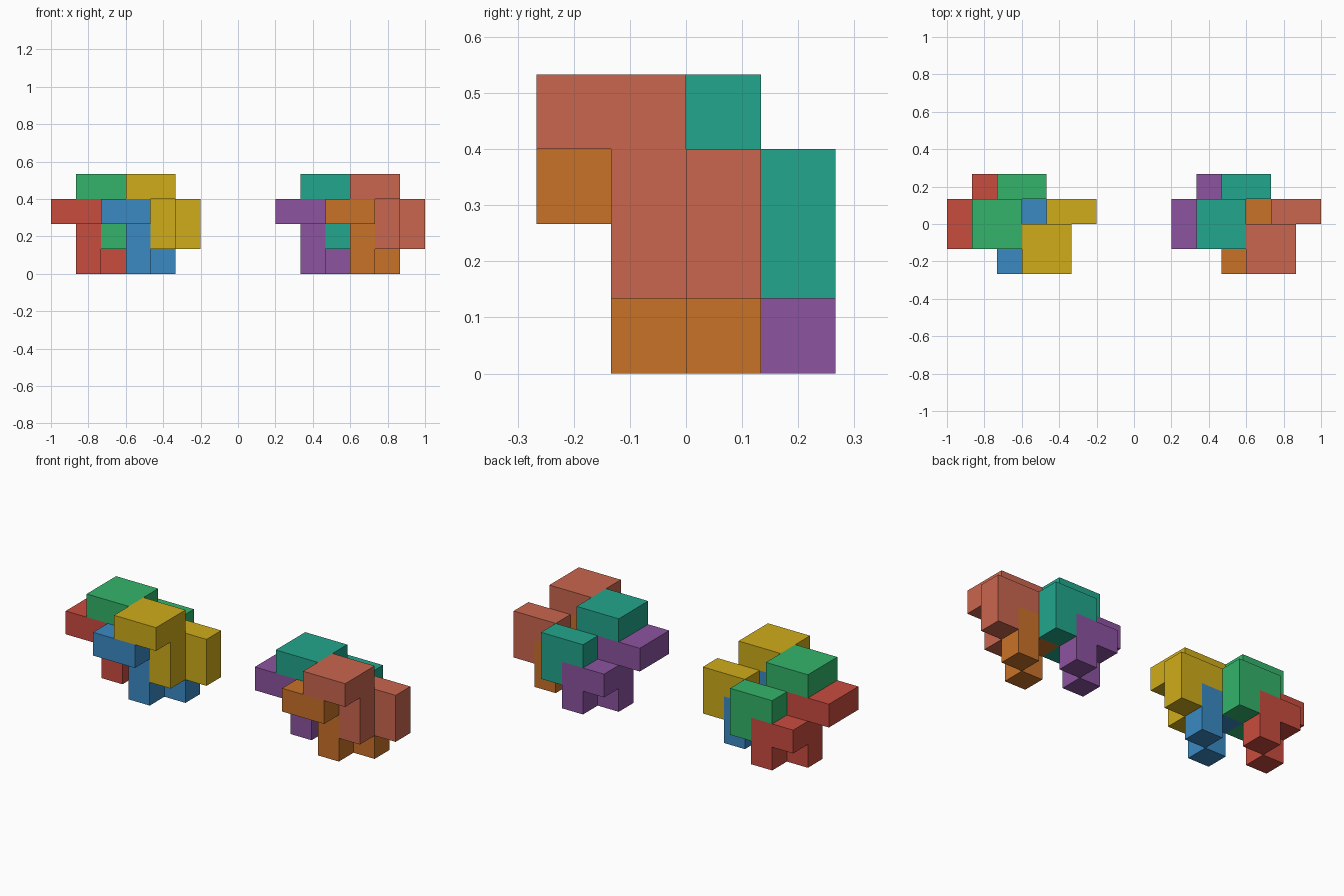
import bpy, bmesh
from mathutils import Vector

if "Cube" in bpy.data.objects:
    bpy.data.objects.remove(bpy.data.objects["Cube"])

U = 2 / 15                                   # edge of one puzzle cell
ORIGIN = Vector((-1.0, -2 * U, 0.0))

# Upper and lower interlocking shapes, in cells
UPPER = [(1, 1, 3), (2, 1, 3), (1, 2, 3), (2, 2, 3), (2, 2, 2), (2, 2, 1),
         (2, 3, 2), (3, 3, 2), (3, 3, 1)]
LOWER = [(i - 1, j, k - 1) for i, j, k in UPPER]
STEP = (2, -1, 0)                            # each shape repeats by this shift
DIRS = [(1, 0, 0), (-1, 0, 0), (0, 1, 0), (0, -1, 0), (0, 0, 1), (0, 0, -1)]


def linear(hex_color):
    rgb = [int(hex_color[n:n + 2], 16) / 255 for n in (0, 2, 4)]
    return [c / 12.92 if c <= 0.04045 else ((c + 0.055) / 1.055) ** 2.4 for c in rgb] + [1]


def piece(name, cells, shift, color):
    """Solid made of the outer faces of a set of cells."""
    cells = {tuple(a + b for a, b in zip(c, shift)) for c in cells}
    bm = bmesh.new()
    for c in cells:
        mid = ORIGIN + (Vector(c) + Vector((0.5, 0.5, 0.5))) * U
        for d in DIRS:
            if tuple(a + b for a, b in zip(c, d)) in cells:
                continue
            n = Vector(d)
            s = Vector((d[1], d[2], d[0]))
            t = n.cross(s)
            corners = [(1, 1), (-1, 1), (-1, -1), (1, -1)]
            bm.faces.new([bm.verts.new(mid + (n + s * p + t * q) * U / 2) for p, q in corners])
    bmesh.ops.remove_doubles(bm, verts=bm.verts, dist=1e-4)
    bmesh.ops.dissolve_limit(bm, angle_limit=0.01, verts=bm.verts, edges=bm.edges)
    mesh = bpy.data.meshes.new(name)
    bm.to_mesh(mesh)
    bm.free()
    mat = bpy.data.materials.new(name)
    mat.diffuse_color = linear(color)
    mat.use_nodes = True
    mat.node_tree.nodes["Principled BSDF"].inputs["Base Color"].default_value = mat.diffuse_color
    mesh.materials.append(mat)
    bpy.context.collection.objects.link(bpy.data.objects.new(name, mesh))


# Two assembled clusters, same shapes in different colours
CLUSTERS = [
    (0, [("red_piece", "c94c3e"), ("blue_piece", "3a8ac4"),
         ("green_piece", "33b46a"), ("yellow_piece", "cfac1a")]),
    (9, [("purple_piece", "8c54a0"), ("orange_piece", "c97228"),
         ("teal_piece", "22a68c"), ("salmon_piece", "c9664e")]),
]
for dx, (low_a, low_b, up_a, up_b) in CLUSTERS:
    base, moved = (dx, 0, 0), (dx + STEP[0], STEP[1], STEP[2])
    piece(low_a[0], LOWER, base, low_a[1])
    piece(low_b[0], LOWER, moved, low_b[1])
    piece(up_a[0], UPPER, base, up_a[1])
    piece(up_b[0], UPPER, moved, up_b[1])
